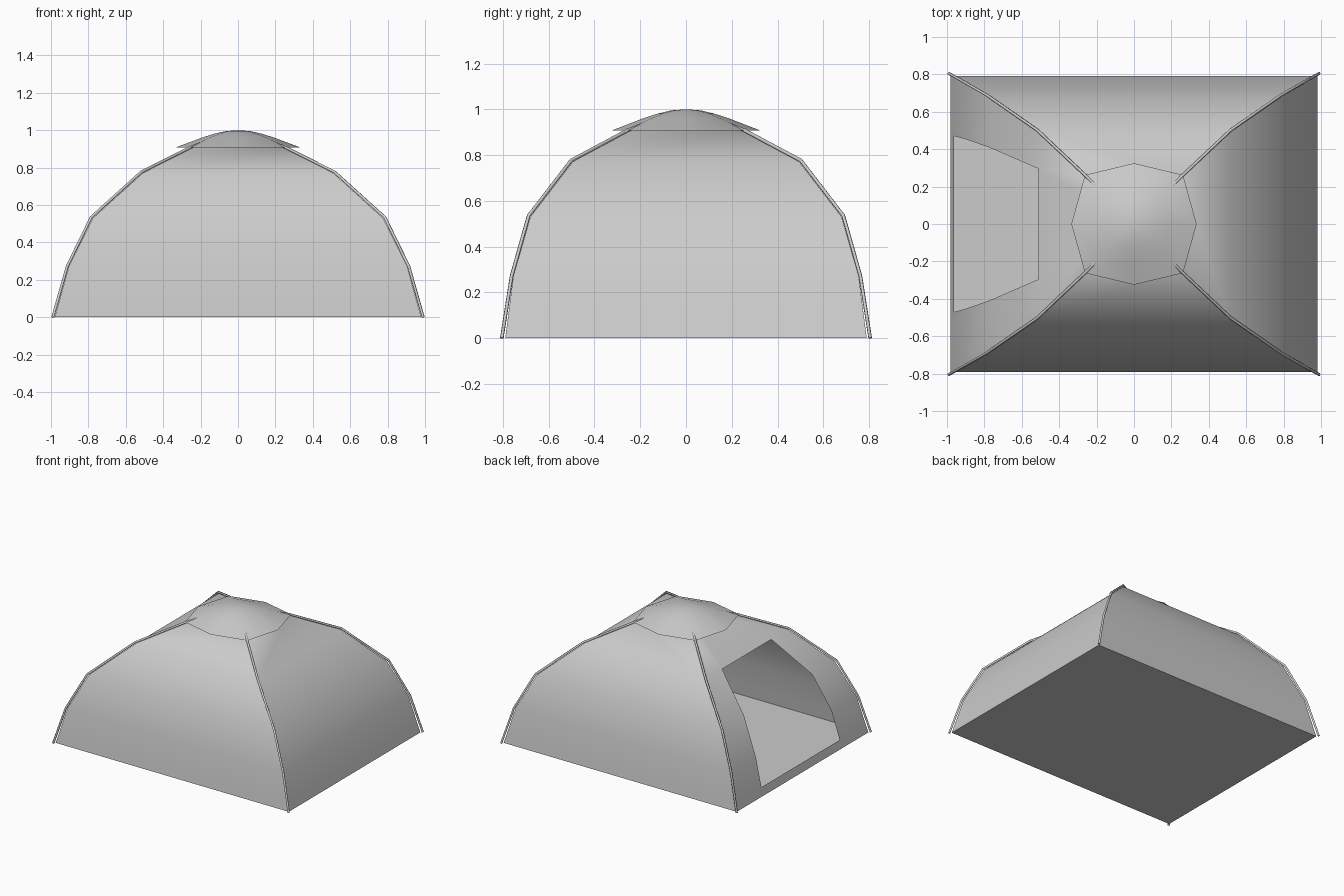
import bpy, bmesh, math

if "Cube" in bpy.data.objects:
    bpy.data.objects.remove(bpy.data.objects["Cube"])

# Dome section: half width x, half depth y, height z
ROWS = [(.98, .79, 0), (.963, .782, .06), (.905, .755, .27), (.775, .68, .53),
        (.51, .495, .77), (.25, .25, .905), (.13, .13, .95), (0, 0, .98)]
# Half width of the doorway column at each row
DOOR = [.47, .47, .455, .41, .295, .15, .07, 0]


def finish(name, bm, angle=32):
    bmesh.ops.remove_doubles(bm, verts=bm.verts[:], dist=1e-5)
    bmesh.ops.recalc_face_normals(bm, faces=bm.faces[:])
    mesh = bpy.data.meshes.new(name)
    bm.to_mesh(mesh)
    bm.free()
    ob = bpy.data.objects.new(name, mesh)
    bpy.context.collection.objects.link(ob)
    bpy.ops.object.select_all(action='DESELECT')
    ob.select_set(True)
    bpy.context.view_layer.objects.active = ob
    bpy.ops.object.shade_smooth_by_angle(angle=math.radians(angle))
    return ob


def skin(bm, rows, skip=lambda i, j: False):
    """Join successive rows of points with faces; merged points make triangles."""
    for i, (a, b) in enumerate(zip(rows, rows[1:])):
        for j in range(len(a) - 1):
            if skip(i, j):
                continue
            pts = list(dict.fromkeys([a[j], a[j + 1], b[j + 1], b[j]]))
            if len(pts) > 2:
                bm.faces.new([bm.verts.new(p) for p in pts])


# Fabric dome: three plain panels and one with the doorway
bm = bmesh.new()
for s in (-1, 1):
    skin(bm, [[(-x, s * y, z), (x, s * y, z)] for x, y, z in ROWS])
skin(bm, [[(x, -y, z), (x, y, z)] for x, y, z in ROWS])
skin(bm, [[(-x, -y, z), (-x, -d, z), (-x, d, z), (-x, y, z)]
          for (x, y, z), d in zip(ROWS, DOOR)],
     skip=lambda i, j: j == 1 and 1 <= i <= 3)
# Floor
x, y, z = ROWS[0]
bm.faces.new([bm.verts.new(p) for p in
              [(-x, -y, 0), (-x, -.47, 0), (-x, .47, 0), (-x, y, 0), (x, y, 0), (x, -y, 0)]])
finish("tent_dome", bm)

# Octagonal rain cap
bm = bmesh.new()
outline = [(.335, 0), (.262, .262), (0, .325), (-.262, .262),
           (-.335, 0), (-.262, -.262), (0, -.325), (.262, -.262), (.335, 0)]
skin(bm, [[(px * s, py * s, z) for px, py in outline]
          for s, z in [(1, .907), (.58, .96), (.38, .981), (.2, .995), (0, 1.0)]])
finish("rain_cap", bm)

# Two crossing diagonal poles
half = [(.99, .805, 0), (.913, .762, .272), (.785, .688, .534), (.517, .502, .776),
        (.255, .255, .908), (.13, .13, .956), (0, 0, .983)]
for name, s in (("pole_a", 1), ("pole_b", -1)):
    path = half + [(-a, -b, c) for a, b, c in half[-2::-1]]
    curve = bpy.data.curves.new(name, 'CURVE')
    curve.dimensions = '3D'
    curve.bevel_depth = .008
    curve.bevel_resolution = 1
    curve.use_fill_caps = True
    spline = curve.splines.new('POLY')
    spline.points.add(len(path) - 1)
    for p, (a, b, c) in zip(spline.points, path):
        p.co = (a, s * b, c, 1)
    bpy.context.collection.objects.link(bpy.data.objects.new(name, curve))
